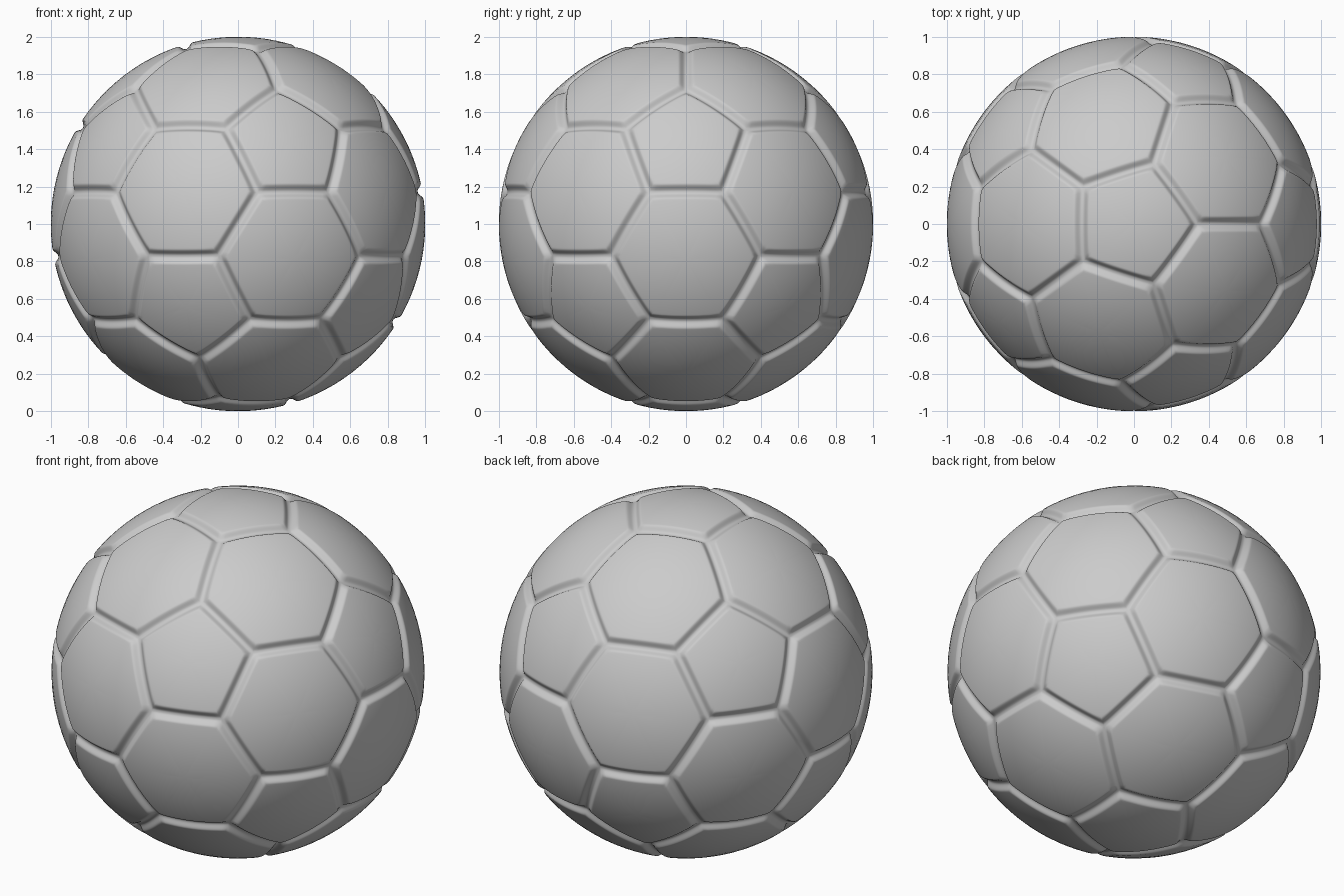
import bpy, bmesh, math
from mathutils import Vector
from itertools import combinations

if "Cube" in bpy.data.objects:
    bpy.data.objects.remove(bpy.data.objects["Cube"])

SEG = 14            # divisions along each panel side
DEPTH = 0.025       # seam depth
FLAT, WIDE = 0.004, 0.042   # seam half width at its floor and at its shoulder

# Icosahedron corners with a corner at each pole
H = 1 / math.sqrt(5)
ico = [Vector((0, 0, 1)), Vector((0, 0, -1))]
for i in range(5):
    for z, off in ((H, 0), (-H, 36)):
        a = math.radians(72 * i + off)
        ico.append(Vector((2 * H * math.cos(a), 2 * H * math.sin(a), z)))


def near(a, b):
    return a is not b and abs(a.dot(b) - H) < 0.01


def cut(a, b):
    return ((2 * a + b) / 3)


# Pentagon panels at corners, hexagon panels on faces
panels = [[cut(v, w) for w in ico if near(v, w)] for v in ico]
for tri in combinations(ico, 3):
    if all(near(a, b) for a, b in combinations(tri, 2)):
        panels.append([cut(a, b) for a in tri for b in tri if a is not b])

R = panels[0][0].length
bm = bmesh.new()


def add_panel(pts):
    pts = [p / R for p in pts]
    c = sum(pts, Vector()) / len(pts)
    n = c.normalized()
    u = (pts[0] - c).normalized()
    v = n.cross(u)
    pts.sort(key=lambda p: math.atan2((p - c).dot(v), (p - c).dot(u)))
    k = len(pts)
    walls = [pts[i].cross(pts[(i + 1) % k]).normalized() for i in range(k)]

    # Sphere point, sunk near the seams
    def place(p):
        p = p.normalized()
        d = sum(max(p.dot(w), 1e-5) ** -6 for w in walls) ** (-1 / 6)
        s = min(max((d - FLAT) / (WIDE - FLAT), 0), 1)
        s = s * s * (3 - 2 * s)
        return p * (1 - DEPTH * (1 - s)) + Vector((0, 0, 1))

    inr = ((pts[0] + pts[1]) / 2 - c).length
    rings = [0.15, 0.3, 0.45, 0.58, 0.7, 0.79]
    rings += [1 - g / inr for g in (0.055, 0.047, 0.041, 0.035, 0.029, 0.023,
                                    0.017, 0.011, 0.005, 0)]
    rim = [pts[i].lerp(pts[(i + 1) % k], j / SEG)
           for i in range(k) for j in range(SEG)]
    mid = bm.verts.new(place(c))
    prev = None
    m = len(rim)
    for t in rings:
        cur = [bm.verts.new(place(c.lerp(p, t))) for p in rim]
        for j in range(m):
            q = (j + 1) % m
            if prev is None:
                bm.faces.new((mid, cur[j], cur[q]))
            else:
                bm.faces.new((prev[j], cur[j], cur[q], prev[q]))
        prev = cur


for pts in panels:
    add_panel(pts)

# Join the panels along the seams
bmesh.ops.remove_doubles(bm, verts=bm.verts, dist=0.0005)
for f in bm.faces:
    f.smooth = True
mesh = bpy.data.meshes.new("panelled_ball")
bm.to_mesh(mesh)
bm.free()
ball = bpy.data.objects.new("panelled_ball", mesh)
bpy.context.collection.objects.link(ball)
